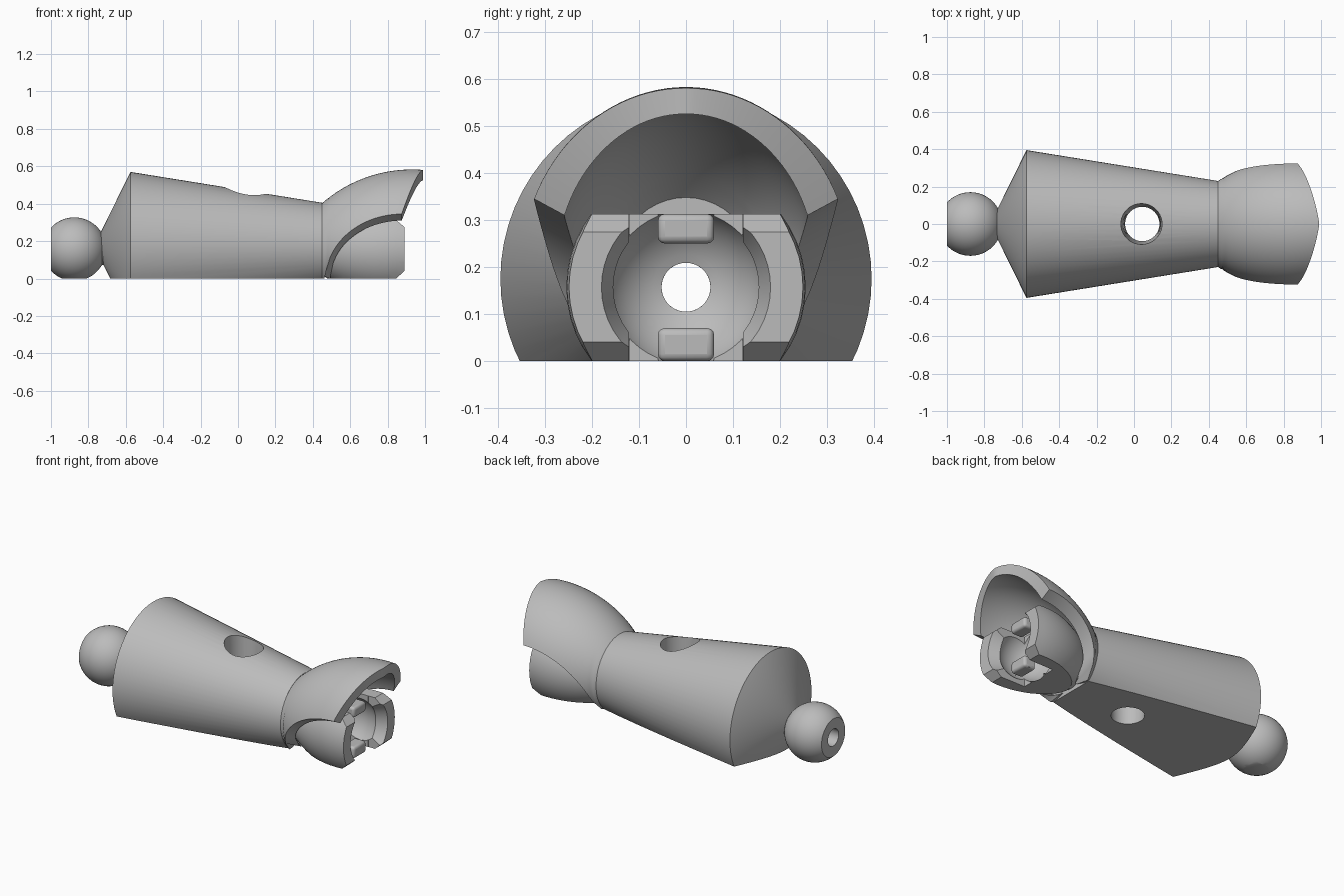
import bpy, bmesh
from math import sin, cos, pi, sqrt, asin, radians
from mathutils import Vector

if "Cube" in bpy.data.objects:
    bpy.data.objects.remove(bpy.data.objects["Cube"])

grey = bpy.data.materials.new("mid_grey")
grey.use_nodes = True
grey.diffuse_color = (0.5, 0.5, 0.5, 1)
grey.node_tree.nodes["Principled BSDF"].inputs["Base Color"].default_value = (0.5, 0.5, 0.5, 1)

AXIS = 0.157      # height of the bore, ball and socket
BODY_AXIS = 0.175


def make(name, verts, faces):
    bm = bmesh.new()
    vs = [bm.verts.new(v) for v in verts]
    for f in faces:
        bm.faces.new([vs[i] for i in f])
    bmesh.ops.remove_doubles(bm, verts=bm.verts, dist=1e-5)
    bmesh.ops.recalc_face_normals(bm, faces=bm.faces)
    mesh = bpy.data.meshes.new(name)
    bm.to_mesh(mesh)
    bm.free()
    mesh.materials.append(grey)
    ob = bpy.data.objects.new(name, mesh)
    bpy.context.collection.objects.link(ob)
    return ob


def lathe(name, profile, z, n=48):
    """Revolve a closed (x, radius) profile about a lengthwise axis."""
    m = len(profile)
    verts = [(x, r * cos(2 * pi * k / n), z + r * sin(2 * pi * k / n))
             for k in range(n) for x, r in profile]
    faces = [(k * m + i, k * m + (i + 1) % m,
              (k + 1) % n * m + (i + 1) % m, (k + 1) % n * m + i)
             for k in range(n) for i in range(m)]
    return make(name, verts, faces)


def prism(name, outline, y0, y1):
    """Extrude an (x, z) outline across y."""
    m = len(outline)
    verts = [(x, y, z) for y in (y0, y1) for x, z in outline]
    faces = [(i, (i + 1) % m, m + (i + 1) % m, m + i) for i in range(m)]
    return make(name, verts, faces + [tuple(range(m)), tuple(range(m, 2 * m))])


def box(name, x0, x1, y0, y1, z0, z1):
    return prism(name, [(x0, z0), (x1, z0), (x1, z1), (x0, z1)], y0, y1)


def rod(name, p0, p1, r0, r1, n=40):
    """Tapered round cutter between two points."""
    p0, p1 = Vector(p0), Vector(p1)
    turn = (p1 - p0).to_track_quat('Z', 'Y')
    verts = [p + turn @ Vector((r * cos(2 * pi * k / n), r * sin(2 * pi * k / n), 0))
             for p, r in ((p0, r0), (p1, r1)) for k in range(n)]
    faces = [(k, (k + 1) % n, n + (k + 1) % n, n + k) for k in range(n)]
    return make(name, verts, faces + [tuple(range(n)), tuple(range(n, 2 * n))])


def carve(ob, cutters, op='DIFFERENCE'):
    for c in cutters:
        c.hide_render = True
        mod = ob.modifiers.new("cut", 'BOOLEAN')
        mod.object, mod.operation, mod.solver = c, op, 'EXACT'
    bpy.context.view_layer.update()
    mesh = bpy.data.meshes.new_from_object(
        ob.evaluated_get(bpy.context.evaluated_depsgraph_get()))
    ob.modifiers.clear()
    ob.data = mesh
    for c in cutters:
        bpy.data.objects.remove(c)


def smooth(ob, angle=30):
    bpy.ops.object.select_all(action='DESELECT')
    ob.select_set(True)
    bpy.context.view_layer.objects.active = ob
    bpy.ops.object.shade_smooth_by_angle(angle=radians(angle))


# Tapered body with cone end, flat underside, cross hole and bore
body = make_body = lathe("body", [(-0.735, 0.0001), (-0.735, 0.07), (-0.575, 0.395),
                                  (0.45, 0.23), (0.45, 0.0001)], BODY_AXIS, 64)
carve(body, [box("floor_cutter", -2, 2, -1, 1, -1, 0),
             rod("bore_cutter", (-0.9, 0, AXIS), (0.6, 0, AXIS), 0.052, 0.052),
             rod("cross_hole_cutter", (0.045, 0, -0.1), (0.04, 0, 0.55), 0.088, 0.113)])

# Ball with a flat end and a bore
BX, BR = -0.875, 0.17
a0, a1 = asin(0.115 / BR), asin(0.085 / BR)
arc = [a0 + (pi - a1 - a0) * i / 20 for i in range(21)]
ball = lathe("ball", [(-1.0, 0.052)] + [(BX - BR * cos(a), BR * sin(a)) for a in arc]
             + [(-0.70, 0.085), (-0.70, 0.052)], AXIS)
carve(ball, [box("floor_cutter", -2, 2, -1, 1, -1, 0)])

# Socket cup: bulging outside, spherical inside, lip at the mouth
SX, SR = 0.745, 0.175
b0, b1 = asin(0.155 / SR), pi - asin(0.052 / SR)
outside = [(0.44, 0.13)] + [(0.48 + 0.41 * i / 10,
                             0.255 - 0.75 * (0.80 - 0.48 - 0.41 * i / 10) ** 2 - 0.02 * (1 - i / 10) ** 3)
                            for i in range(11)]
inside = [(SX + SR * cos(b0 + (b1 - b0) * i / 16), SR * sin(b0 + (b1 - b0) * i / 16))
          for i in range(17)]
cup = lathe("socket_cup", outside + [(0.89, 0.18)] + inside + [(0.44, 0.052)], AXIS)
carve(cup, [prism("cup_trim", [(0.43, 0), (0.845, 0), (0.89, 0.04), (0.89, 0.275),
                               (0.845, 0.313), (0.43, 0.313)], -0.4, 0.4)], 'INTERSECT')
carve(cup, [box("slot_cutter", 0.68, 1, 0.06, 0.12, -0.1, 0.5),
            box("slot_cutter", 0.68, 1, -0.12, -0.06, -0.1, 0.5),
            box("slot_cutter", 0.80, 1, -0.121, 0.121, -0.1, 0.5)])

# Snap tabs above and below the socket
for name, z0, z1 in (("upper_tab", 0.25, 0.313), ("lower_tab", 0.0, 0.07)):
    tab = box(name, 0.75, 0.83, -0.06, 0.06, z0, z1)
    bev = tab.modifiers.new("round", 'BEVEL')
    bev.width, bev.segments = 0.015, 3
    smooth(tab)


# Hood: curved shell arching over the socket
def hood_point(u, v, inner):
    x = 0.43 + u * (0.445 + 0.115 * (1 - abs(v) ** 1.3))
    top = -0.147 + sqrt(0.73 ** 2 - (x - 0.93) ** 2) - 0.055 * inner
    wide = sqrt(0.73 ** 2 - (x - 0.85) ** 2) - 0.38 - 0.075 * inner
    rise, run = (0.31, 0.385) if inner else (0.345, 0.41)
    low = rise * sqrt(max(0, 1 - (max(0, 0.88 - x) / run) ** 2))
    mid = 0.175 + 0.025 * u
    t0 = asin(max(-0.9, (low - mid) / (top - mid)))
    t = pi / 2 - v * (pi / 2 - t0)
    return (x, wide * cos(t), max(0, mid + (top - mid) * sin(t)))


NU, NV = 28, 40
W = NV + 1
verts = [hood_point(i / NU, 2 * j / NV - 1, k)
         for k in (0, 1) for i in range(NU + 1) for j in range(W)]
S = (NU + 1) * W
faces = [(k * S + i * W + j, k * S + i * W + j + 1, k * S + (i + 1) * W + j + 1, k * S + (i + 1) * W + j)
         for k in (0, 1) for i in range(NU) for j in range(NV)]
for j in (0, NV):
    faces += [(i * W + j, (i + 1) * W + j, S + (i + 1) * W + j, S + i * W + j) for i in range(NU)]
for i in (0, NU):
    faces += [(i * W + j, i * W + j + 1, S + i * W + j + 1, S + i * W + j) for j in range(NV)]
hood = make("hood", verts, faces)

for part in (body, ball, cup, hood):
    smooth(part)
